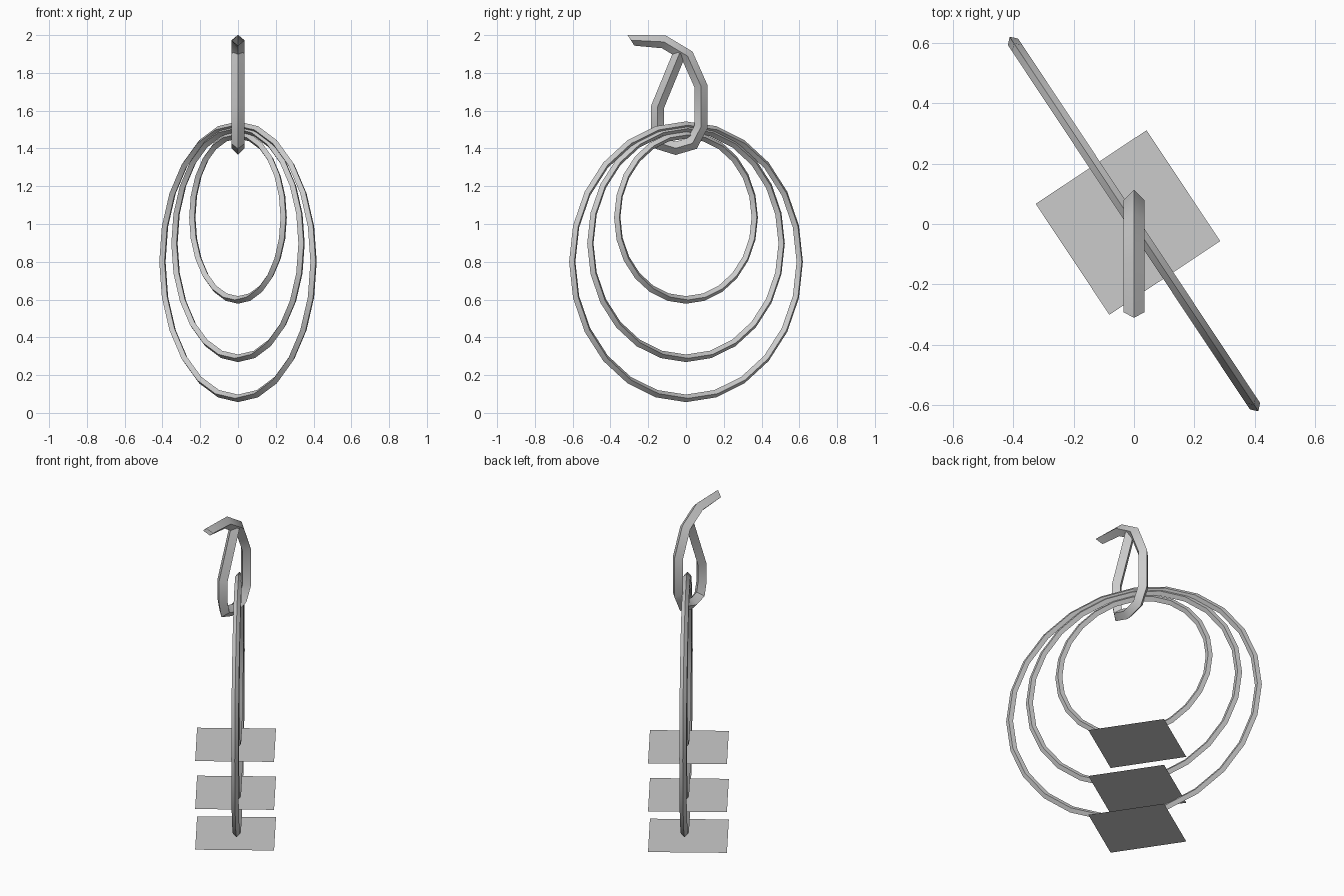
import bpy, bmesh, math
from mathutils import Vector

cube = bpy.data.objects.get("Cube")
if cube:
    bpy.data.objects.remove(cube, do_unlink=True)

# Single grey material
grey = bpy.data.materials.new("light_grey")
grey.use_nodes = True
grey.diffuse_color = (0.6, 0.6, 0.6, 1)
grey.node_tree.nodes["Principled BSDF"].inputs["Base Color"].default_value = (0.6, 0.6, 0.6, 1)

TURN = math.radians(-56.4)   # direction of the hoop plane seen from above


def finish(obj, name):
    obj.name = name
    obj.data.materials.append(grey)
    bpy.ops.object.select_all(action='DESELECT')
    obj.select_set(True)
    bpy.context.view_layer.objects.active = obj
    bpy.ops.object.shade_smooth_by_angle(angle=math.radians(35))


def hoop(name, radius, height):
    """Upright ring with a diamond cross-section."""
    bpy.ops.mesh.primitive_torus_add(
        major_segments=24, minor_segments=4, major_radius=radius - 0.02,
        minor_radius=0.02, location=(0, 0, height),
        rotation=(math.pi / 2, 0, TURN))
    finish(bpy.context.object, name)


def plate(name, height):
    """Thin square sheet, lined up with the hoops."""
    bpy.ops.mesh.primitive_plane_add(
        size=0.44, location=(-0.02, 0.005, height), rotation=(0, 0, TURN))
    finish(bpy.context.object, name)


def diamond_tube(name, path, half, first_dir):
    """Open four-sided tube swept along a (y, z) path with mitred corners."""
    pts = [Vector((0, y, z)) for y, z in path]
    dirs = [(b - a).normalized() for a, b in zip(pts, pts[1:])]
    side = Vector((1, 0, 0))
    bm = bmesh.new()
    rings = []
    for i, p in enumerate(pts):
        if i == 0:
            t, stretch = Vector(first_dir).normalized(), 1
        elif i == len(pts) - 1:
            t, stretch = dirs[-1], 1
        else:
            t = (dirs[i - 1] + dirs[i]).normalized()
            stretch = 1 / max(t.dot(dirs[i]), 0.6)
        n = t.cross(side) * half * stretch
        rings.append([bm.verts.new(p + o) for o in (n, side * half, -n, -side * half)])
    for a, b in zip(rings, rings[1:]):
        for k in range(4):
            m = (k + 1) % 4
            bm.faces.new((a[k], a[m], b[m], b[k]))
    # Outward normals
    f = bm.faces[:][0] if not bm.faces.ensure_lookup_table() else None
    bm.normal_update()
    mid = (pts[0] + pts[1]) / 2
    if f.normal.dot(f.calc_center_median() - mid) < 0:
        bmesh.ops.reverse_faces(bm, faces=bm.faces[:])
    mesh = bpy.data.meshes.new(name)
    bm.to_mesh(mesh)
    bm.free()
    obj = bpy.data.objects.new(name, mesh)
    bpy.context.collection.objects.link(obj)
    finish(obj, name)


# Three nested hoops hanging from the hook
hoop("outer_hoop", 0.743, 0.80)
hoop("middle_hoop", 0.628, 0.897)
hoop("inner_hoop", 0.457, 1.035)

# Level plates under the hoops
plate("lower_plate", 0.0)
plate("middle_plate", 0.25)
plate("upper_plate", 0.545)

# Bent hook: tip, over the top, down, round and back up
diamond_tube("hook", [
    (-0.292, 1.973), (-0.117, 1.964), (0.008, 1.889), (0.079, 1.73),
    (0.079, 1.513), (0.034, 1.427), (-0.055, 1.401), (-0.132, 1.425),
    (-0.151, 1.50), (-0.151, 1.619), (-0.034, 1.904)],
    0.034, (0, 0.84, 0.53))
